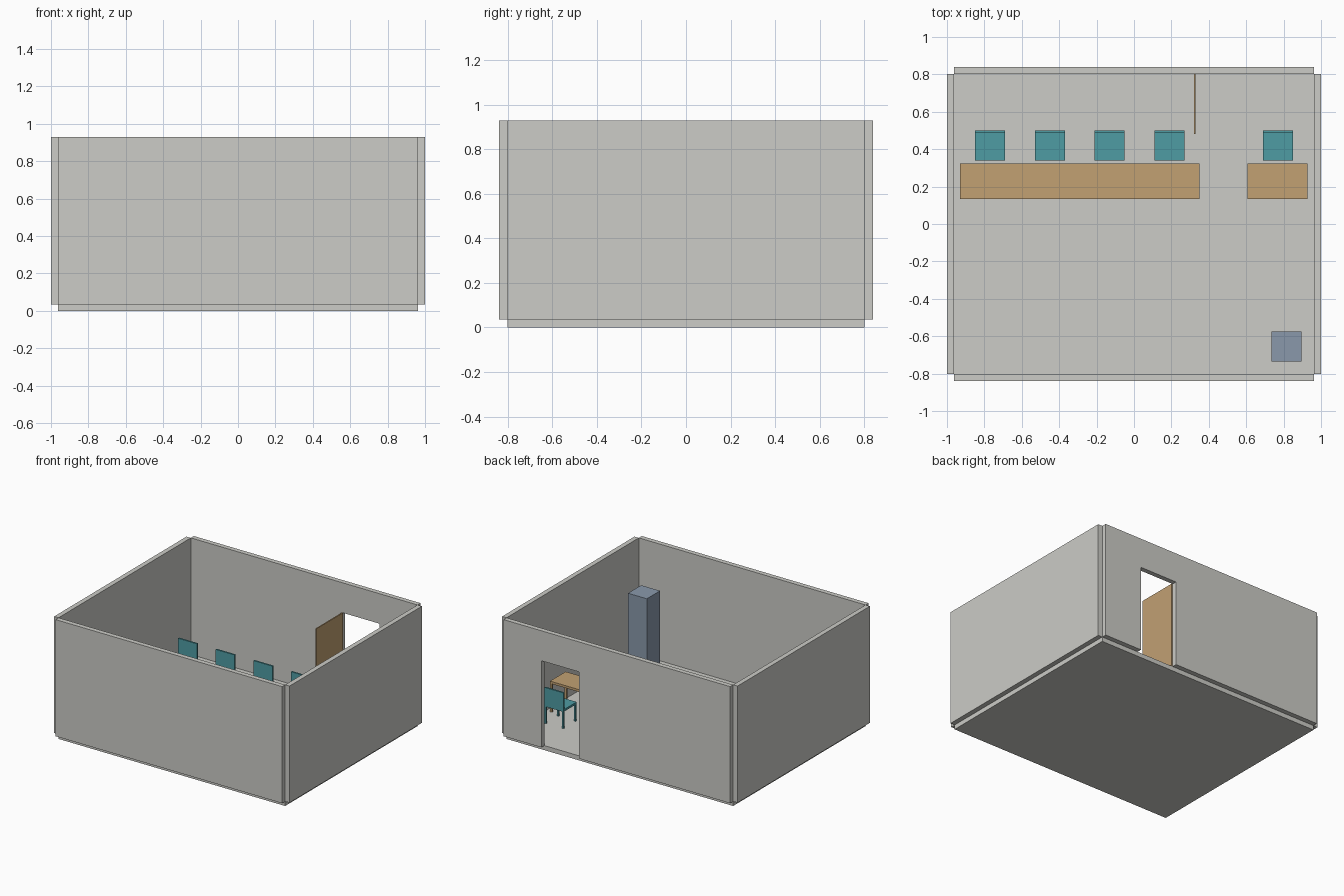
import bpy, bmesh
from mathutils import Vector

cube = bpy.data.objects.get("Cube")
if cube:
    bpy.data.objects.remove(cube, do_unlink=True)


def material(name, srgb):
    lin = [(c / 12.92) if c < 0.04 else ((c + 0.055) / 1.055) ** 2.4 for c in srgb]
    m = bpy.data.materials.new(name)
    m.use_nodes = True
    m.diffuse_color = (*lin, 1)
    m.node_tree.nodes["Principled BSDF"].inputs["Base Color"].default_value = (*lin, 1)
    return m


PLASTER = material("plaster grey", (0.80, 0.80, 0.78))
WOOD = material("light wood", (0.76, 0.63, 0.45))
TEAL = material("teal", (0.31, 0.61, 0.64))
STEEL = material("steel blue", (0.54, 0.60, 0.67))


def finish(name, bm, mat):
    bmesh.ops.recalc_face_normals(bm, faces=bm.faces)
    mesh = bpy.data.meshes.new(name)
    bm.to_mesh(mesh)
    bm.free()
    mesh.materials.append(mat)
    obj = bpy.data.objects.new(name, mesh)
    bpy.context.collection.objects.link(obj)
    return obj


def add_box(bm, lo, hi):
    lo, hi = Vector(lo), Vector(hi)
    verts = bmesh.ops.create_cube(bm, size=1)["verts"]
    for v in verts:
        v.co = (lo + hi) / 2 + v.co * (hi - lo)


def box(name, mat, lo, hi):
    bm = bmesh.new()
    add_box(bm, lo, hi)
    return finish(name, bm, mat)


def add_legs(bm, x0, x1, y0, y1, top, t):
    for x in (x0, x1 - t):
        for y in (y0, y1 - t):
            add_box(bm, (x, y, FLOOR), (x + t, y + t, top))


FLOOR, TOP = 0.035, 0.93
HX, HY, T = 0.962, 0.802, 0.037
DOOR_X0, DOOR_X1, DOOR_TOP = 0.32, 0.64, 0.70

# Room shell: floor slab and walls set around its edges
box("floor", PLASTER, (-HX, -HY, 0), (HX, HY, FLOOR))
box("front_wall", PLASTER, (-HX, -HY - T, FLOOR), (HX, -HY, TOP))
for side, x in (("left", HX), ("right", -HX - T)):
    box(side + "_wall", PLASTER, (x, -HY, FLOOR), (x + T, HY, TOP))

# Back wall: outline with a doorway, extruded to wall thickness
outline = [(-HX, FLOOR), (DOOR_X0, FLOOR), (DOOR_X0, DOOR_TOP), (DOOR_X1, DOOR_TOP),
           (DOOR_X1, FLOOR), (HX, FLOOR), (HX, TOP), (-HX, TOP)]
bm = bmesh.new()
face = bm.faces.new([bm.verts.new((x, HY, z)) for x, z in outline])
ext = bmesh.ops.extrude_face_region(bm, geom=[face], use_keep_orig=True)["geom"]
bmesh.ops.translate(bm, vec=(0, T, 0), verts=[g for g in ext if isinstance(g, bmesh.types.BMVert)])
finish("back_wall", bm, PLASTER)

# Door leaf standing open into the room
box("door_leaf", WOOD, (DOOR_X0, 0.482, FLOOR), (DOOR_X0 + 0.009, HY, DOOR_TOP))

# Tables: slab on four legs
for name, x0, x1 in (("long_table", -0.93, 0.35), ("small_table", 0.608, 0.928)):
    bm = bmesh.new()
    add_box(bm, (x0, 0.133, 0.252), (x1, 0.323, 0.27))
    add_legs(bm, x0, x1, 0.133, 0.323, 0.252, 0.016)
    finish(name, bm, WOOD)

# Chairs: seat, upright back and four legs
for i, cx in enumerate((-0.77, -0.45, -0.13, 0.19, 0.77)):
    x0, x1, y0, y1 = cx - 0.08, cx + 0.08, 0.34, 0.50
    bm = bmesh.new()
    add_box(bm, (x0, y0, 0.164), (x1, y1, 0.18))
    add_box(bm, (x0, y1 - 0.013, 0.18), (x1, y1, 0.31))
    add_legs(bm, x0, x1, y0, y1, 0.164, 0.013)
    finish(f"chair_{i + 1}", bm, TEAL)

# Tall cabinet in the front corner
box("cabinet", STEEL, (0.735, -0.735, FLOOR), (0.895, -0.575, 0.61))
